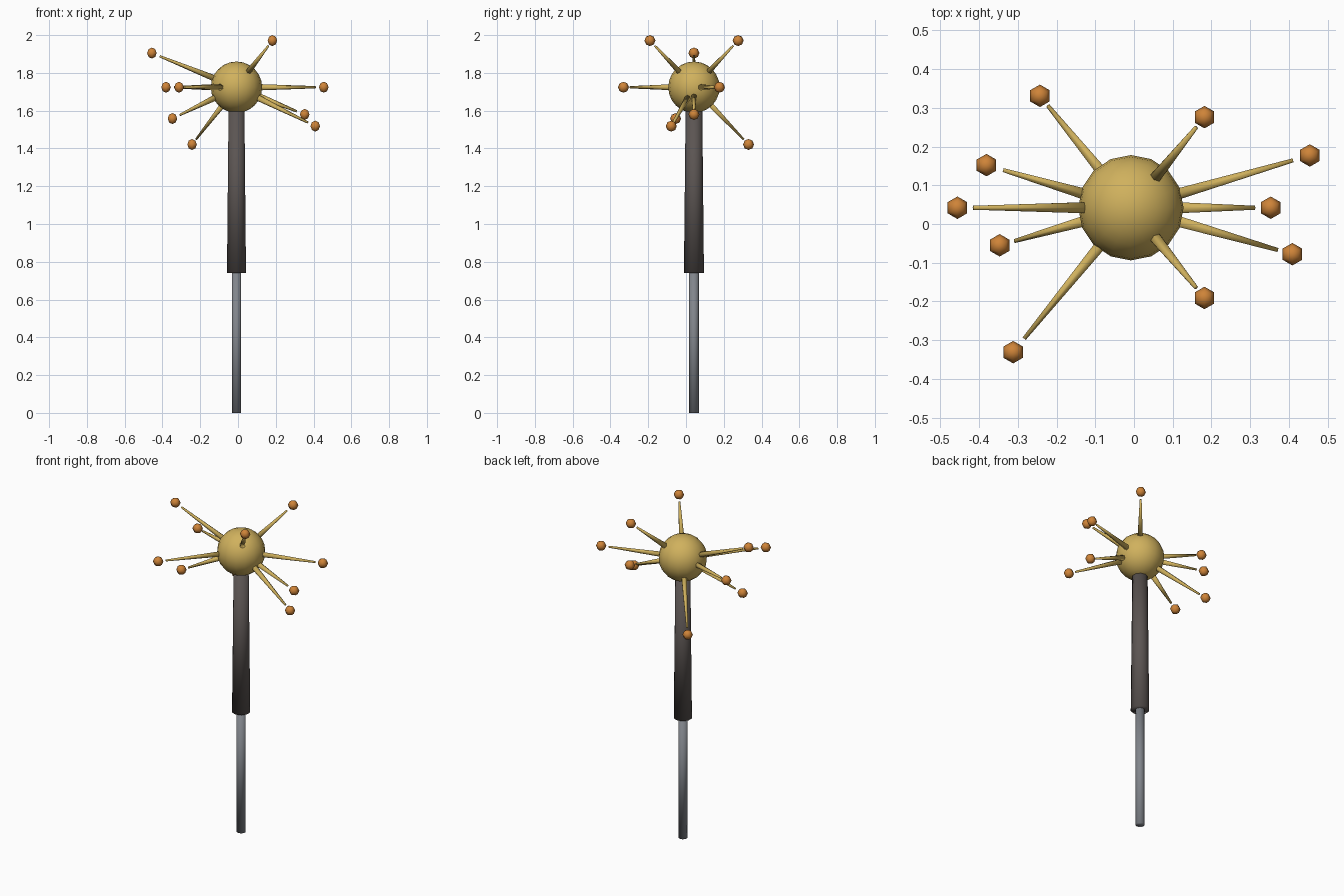
import bpy
from mathutils import Vector

if "Cube" in bpy.data.objects:
    bpy.data.objects.remove(bpy.data.objects["Cube"])


def material(name, rgb):
    m = bpy.data.materials.new(name)
    m.diffuse_color = (*rgb, 1.0)
    m.use_nodes = True
    m.node_tree.nodes["Principled BSDF"].inputs["Base Color"].default_value = m.diffuse_color
    return m


GOLD = material("gold", (0.63, 0.44, 0.11))
ORANGE = material("orange", (0.62, 0.23, 0.04))
STEEL = material("steel grey", (0.22, 0.235, 0.26))
GRIP = material("dark brown grey", (0.105, 0.09, 0.085))


def finish(name, mat):
    ob = bpy.context.object
    ob.name = name
    ob.data.materials.append(mat)
    bpy.ops.object.shade_smooth()
    return ob


def tapered(name, a, b, r1, r2, sides, mat):
    """Tapered rod from point a to point b."""
    a, b = Vector(a), Vector(b)
    d = b - a
    bpy.ops.mesh.primitive_cone_add(
        vertices=sides, radius1=r1, radius2=r2, depth=d.length,
        location=(a + b) / 2, rotation=d.to_track_quat('Z', 'Y').to_euler())
    return finish(name, mat)


def ball(name, pos, r, segments, rings, mat):
    bpy.ops.mesh.primitive_uv_sphere_add(
        segments=segments, ring_count=rings, radius=r, location=pos)
    return finish(name, mat)


X, Y = -0.008, 0.042
centre = Vector((X, Y, 1.724))

# Shaft and thicker upper grip
tapered("shaft", (X, Y, 0), (X, Y, 0.77), 0.026, 0.026, 10, STEEL)
tapered("grip", (X, Y, 0.74), (X, Y, 1.62), 0.053, 0.044, 10, GRIP)

# Round head
ball("head", centre, 0.136, 16, 12, GOLD)

# Floating tip balls, each with a spike pointing at it
tips = [
    (-0.243, 0.331, 1.421), (0.182, 0.276, 1.971), (0.454, 0.177, 1.724),
    (0.353, 0.042, 1.580), (0.409, -0.078, 1.518), (0.182, -0.191, 1.971),
    (-0.312, -0.331, 1.724), (-0.347, -0.055, 1.558), (-0.456, 0.042, 1.905),
    (-0.381, 0.152, 1.724),
]
for i, tip in enumerate(tips, 1):
    tip = Vector(tip)
    d = (tip - centre).normalized()
    tapered(f"spike_{i}", centre + d * 0.126, tip - d * 0.045, 0.0165, 0.006, 6, GOLD)
    ball(f"tip_ball_{i}", tip, 0.029, 6, 4, ORANGE)
